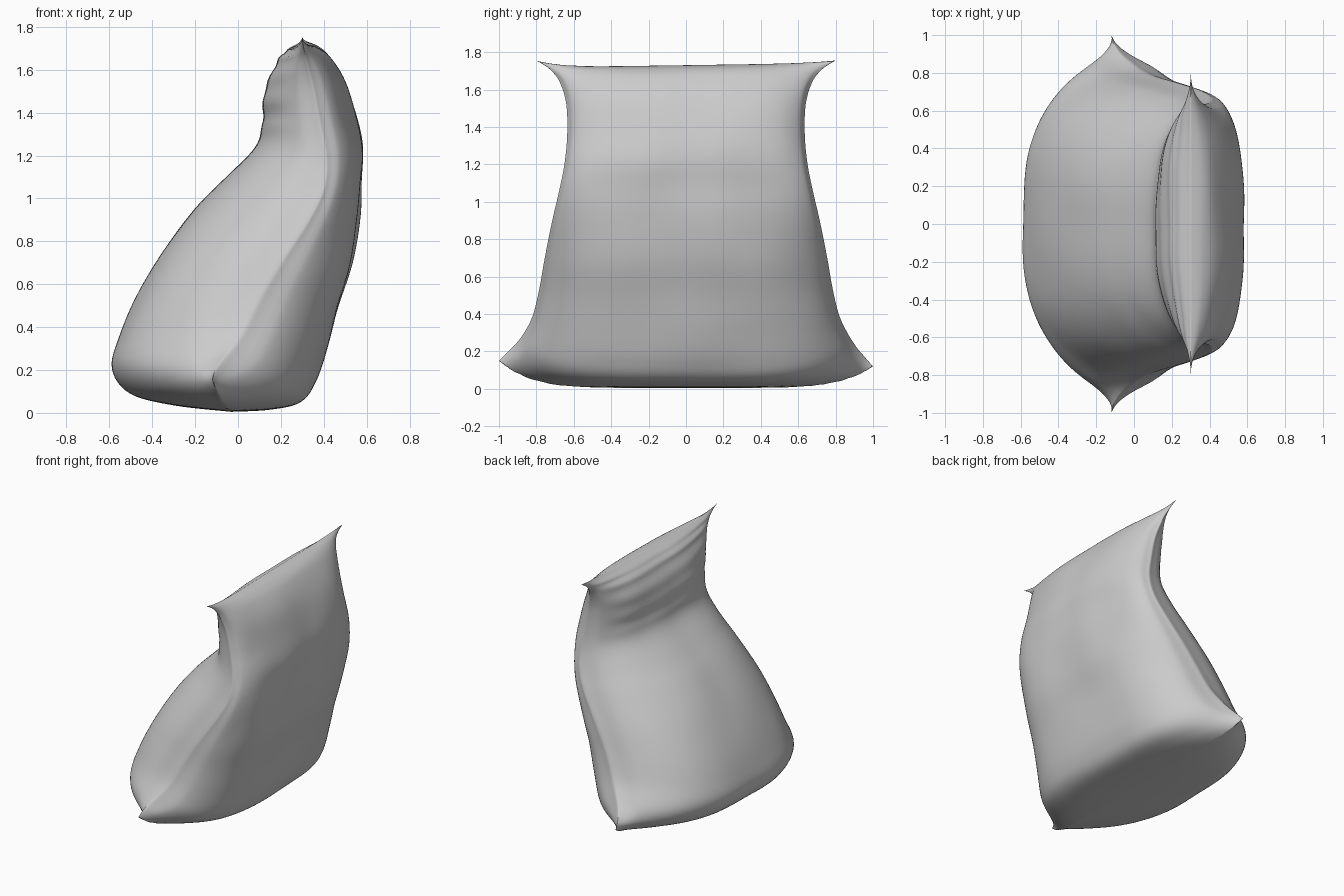
import bpy, bmesh, math
from mathutils import Vector, noise

if "Cube" in bpy.data.objects:
    bpy.data.objects.remove(bpy.data.objects["Cube"])

# Rows from bottom seam to top seam:
# front panel centre (x, z), back panel centre (x, z), side seam (x, z, half width)
ROWS = [
    (-.03, .005, -.03, .005, -.12, .15, 1.0),
    (-.30, .035, .15, .015, -.11, .19, .96),
    (-.50, .09, .29, .05, -.08, .24, .91),
    (-.585, .21, .36, .15, -.03, .30, .865),
    (-.55, .37, .42, .32, .03, .39, .82),
    (-.46, .57, .47, .50, .10, .53, .785),
    (-.34, .77, .53, .70, .20, .70, .755),
    (-.20, .95, .565, .92, .33, .90, .715),
    (-.05, 1.10, .575, 1.08, .40, 1.05, .68),
    (.08, 1.24, .58, 1.23, .41, 1.20, .65),
    (.115, 1.36, .55, 1.38, .38, 1.36, .635),
    (.125, 1.50, .50, 1.54, .35, 1.52, .64),
    (.18, 1.63, .43, 1.66, .32, 1.64, .675),
    (.23, 1.69, .37, 1.71, .305, 1.71, .73),
    (.30, 1.73, .30, 1.73, .30, 1.755, .80),
]
SUB, HALF = 6, 36


def spline_row(s):
    """Catmull-Rom interpolation of the row table."""
    last = len(ROWS) - 1
    i = min(int(s), last - 1)
    t = s - i
    a, b, c, d = (ROWS[max(0, min(last, i + k))] for k in (-1, 0, 1, 2))
    return [.5 * (2 * q + (r - p) * t + (2 * p - 5 * q + 4 * r - w) * t * t
                  + (3 * q - p - 3 * r + w) * t ** 3)
            for p, q, r, w in zip(a, b, c, d)]


def smooth(t):
    t = max(0, min(1, t))
    return t * t * (3 - 2 * t)


def panel_point(s, u, front):
    fx, fz, bx, bz, sx, sz, w = spline_row(s)
    cx, cz = (fx, fz) if front else (bx, bz)
    t = abs(u)
    end = len(ROWS) - 1
    # Pointed towards the four corners, fuller between them
    mid = smooth(s / 3) * smooth((end - s) / 2.5)
    low = 1 - smooth(s / 4)
    p = 2.8 if front else 3.2
    q = .85 - .32 * mid
    pinch = 1 - .55 * mid * (1 - smooth((1 - t) / .04))
    f = max(0, 1 - t ** p) ** q * pinch
    # Height stays level across the base and the top, lifting at the corners
    fz = max(0, 1 - t ** (p + 2.8 * (1 - mid))) ** (q + .15 * (1 - mid)) * pinch
    if u > 0:
        sz -= .03 * low
    x = sx + (cx - sx) * f
    z = sz + (cz - sz) * fz + .012 * u * fz * smooth((s - 10) / 4)
    # Soft dents, and gathered folds across the front of the neck
    puff = smooth((1 - t) / .2) * smooth(s / 2) * smooth((end - s) / 1.5)
    n = noise.noise(Vector((u * 2.2, s * .45, 3 if front else 9)))
    x += .012 * n * puff
    if front:
        neck = smooth((s - 9) / 1.5) * smooth((end - s) / 1)
        x += .004 * neck * math.sin(s * 7 + 1.2 * u) * smooth((1 - t) / .3)
    return Vector((x, u * w, max(z, 0)))


# Bag: two cloth panels joined along a common seam
bm = bmesh.new()
us = [math.sin(j / HALF * math.pi / 2) for j in range(-HALF, HALF + 1)]
count = (len(ROWS) - 1) * SUB
for front in (True, False):
    grid = [[bm.verts.new(panel_point(i / SUB, u, front)) for u in us]
            for i in range(count + 1)]
    for i in range(count):
        for j in range(len(us) - 1):
            bm.faces.new((grid[i][j], grid[i][j + 1],
                          grid[i + 1][j + 1], grid[i + 1][j]))
# The end rows of both panels share one averaged seam
bmesh.ops.remove_doubles(bm, verts=bm.verts, dist=.0005)
ends = [e for e in bm.edges if e.is_boundary]
bmesh.ops.remove_doubles(bm, verts=list({v for e in ends for v in e.verts}), dist=.006)
bmesh.ops.recalc_face_normals(bm, faces=bm.faces)
mesh = bpy.data.meshes.new("bean_bag")
bm.to_mesh(mesh)
bm.free()
bag = bpy.data.objects.new("bean_bag", mesh)
bpy.context.collection.objects.link(bag)
for poly in mesh.polygons:
    poly.use_smooth = True
